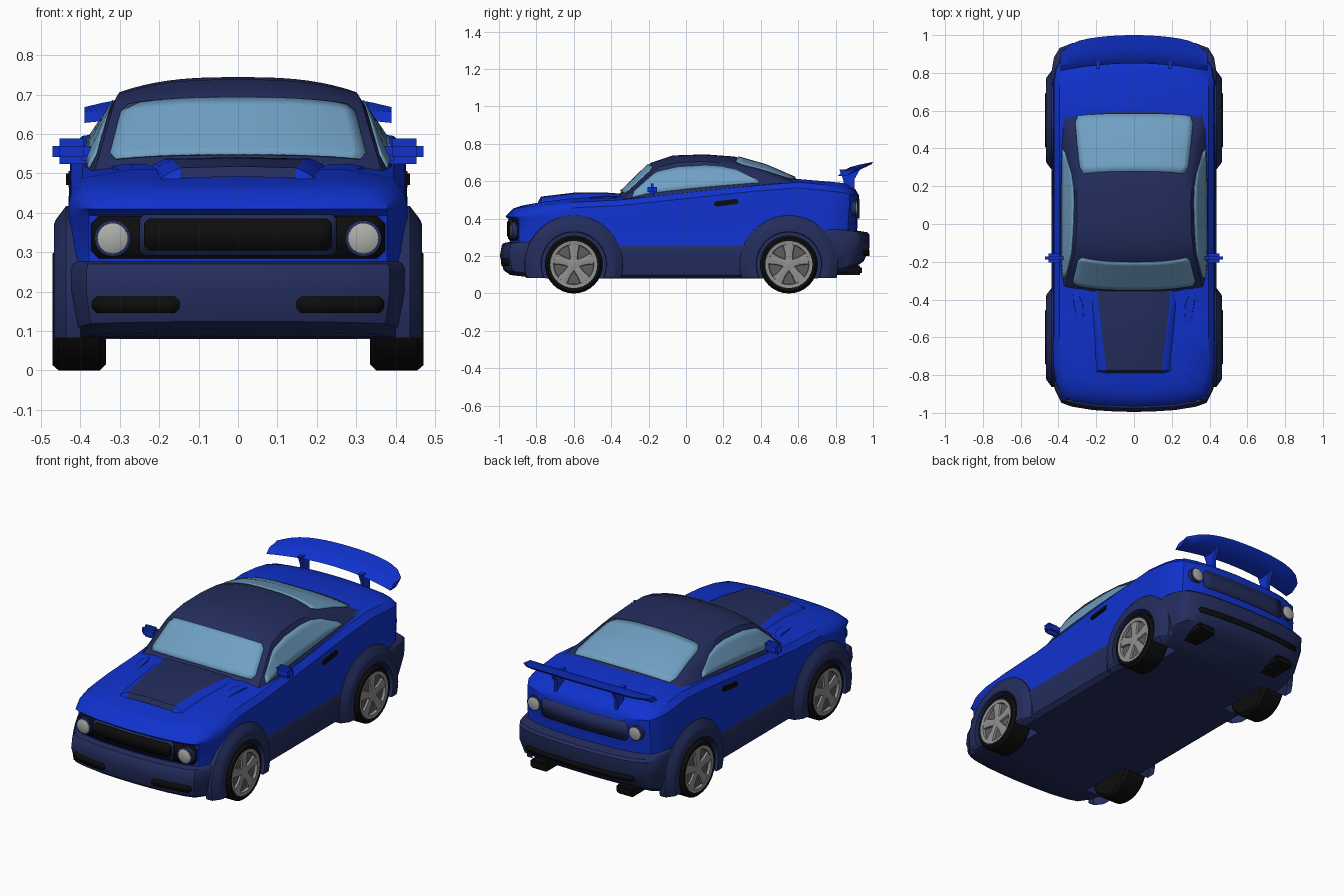
import bpy, bmesh
from math import radians, sin, cos, asin, pi
from mathutils import Vector, Matrix

if "Cube" in bpy.data.objects:
    bpy.data.objects.remove(bpy.data.objects["Cube"])


def material(name, *rgb):
    m = bpy.data.materials.new(name)
    m.use_nodes = True
    m.diffuse_color = (*rgb, 1)
    m.node_tree.nodes["Principled BSDF"].inputs["Base Color"].default_value = (*rgb, 1)
    return m


BLUE = material("blue paint", .005, .032, .62)
NAVY = material("navy paint", .017, .026, .11)
GLASS = material("pale blue glass", .16, .35, .55)
BLACK = material("black rubber", .004, .004, .004)
LAMP = material("lamp grey", .42, .42, .40)
ALLOY = material("wheel grey", .28, .28, .28)
SHADE = material("wheel dark grey", .11, .11, .11)
parts = []


def finish(name, bm, *mats):
    bmesh.ops.recalc_face_normals(bm, faces=bm.faces)
    me = bpy.data.meshes.new(name)
    bm.to_mesh(me)
    bm.free()
    for m in mats:
        me.materials.append(m)
    ob = bpy.data.objects.new(name, me)
    bpy.context.collection.objects.link(ob)
    parts.append(ob)
    return ob


def loft(name, rows, mats, rule=None, closed=False, caps=False, thick=0):
    """Skin rows of points; rule(row, column) picks the material."""
    bm = bmesh.new()
    vs = [[bm.verts.new(p) for p in r] for r in rows]
    n = len(rows[0])
    for i in range(len(rows) - 1):
        for j in range(n if closed else n - 1):
            k = (j + 1) % n
            f = bm.faces.new((vs[i][j], vs[i][k], vs[i + 1][k], vs[i + 1][j]))
            f.material_index = rule(i, j) if rule else 0
    if caps:
        bm.faces.new(vs[0])
        bm.faces.new(vs[-1])
    ob = finish(name, bm, *mats)
    if thick:
        mod = ob.modifiers.new("thickness", "SOLIDIFY")
        mod.thickness, mod.offset = thick, 0
    return ob


def box(name, loc, size, mat, bevel=.008, turn=0):
    bm = bmesh.new()
    bmesh.ops.create_cube(bm, size=1, matrix=Matrix.Diagonal((*size, 1)))
    bmesh.ops.bevel(bm, geom=bm.edges[:], offset=bevel, segments=2, affect="EDGES")
    bm.transform(Matrix.Translation(loc) @ Matrix.Rotation(turn, 4, "X"))
    return finish(name, bm, mat)


def lathe(name, profile, centre, axis, mat, seg=32):
    """Turn (offset, radius) points about the x or y axis."""
    def at(o, r, a):
        p = (o, r * cos(a), r * sin(a)) if axis == "x" else (r * cos(a), o, r * sin(a))
        return Vector(centre) + Vector(p)
    rows = [[at(o, r, 2 * pi * i / seg) for i in range(seg)] for o, r in profile]
    return loft(name, rows, [mat], closed=True, caps=True)


def lin(profile, x):
    for (a, p), (b, q) in zip(profile, profile[1:]):
        if x <= b:
            return p + (q - p) * max(0, x - a) / (b - a)
    return profile[-1][1]


# Plan outline shared by all body levels: width fraction and setback from the end
NOSE = [(0, 0), (.25, .003), (.5, .01), (.75, .028), (.88, .048), (.96, .12), (1, .22)]
TAIL = [(0, 0), (.25, .003), (.5, .009), (.75, .025), (.9, .05), (.97, .1), (1, .18)]
SIDES = (-.6, -.48, -.35, -.2, 0, .2, .35, .48, .6)


def outline(w, yf, yr, zs):
    pts = [(w * f, yf + d) for f, d in NOSE] + [(w, y) for y in SIDES]
    pts += [(w * f, yr - d) for f, d in reversed(TAIL)]
    right = [(x, y, lin(zs, y)) for x, y in pts]
    return right + [(-x, y, z) for x, y, z in right[-2:0:-1]]


# Body: bumpers and sills below the paint line, wings and deck above it
seam = [(-.8, .27), (-.4, .25), (.35, .25), (.75, .34), (1, .325)]
shoulder = [(-.96, .45), (-.8, .47), (-.6, .488), (-.35, .50), (.35, .575), (.6, .595), (.8, .575), (.95, .55)]
crown = [(-.9, .465), (-.8, .485), (-.6, .51), (-.35, .522), (.35, .59), (.6, .612), (.8, .595), (.95, .575)]


def lift(prof, d):
    return [(y, z + d) for y, z in prof]


levels = [
    (.40, -.94, .88, [(-.95, .10), (-.78, .08), (.72, .08), (.9, .13)]),
    (.425, -.975, .95, [(-.98, .125), (-.78, .10), (.72, .10), (.96, .175)]),
    (.437, -.995, .98, [(-.9, .2), (.6, .2), (.9, .24)]),
    (.437, -.985, .982, lift(seam, -.012)),
    (.432, -.975, .97, seam),
    (.43, -.94, .915, lift(seam, .006)),
    (.43, -.94, .918, [(-.9, .393), (.9, .40)]),
    (.43, -.966, .922, [(-.9, .41), (.9, .43)]),
    (.424, -.957, .925, lift(shoulder, -.03)),
    (.395, -.925, .905, shoulder),
    (.27, -.88, .87, crown),
]
rings = [outline(*lv) for lv in levels]
body = loft("body_shell", rings, [NAVY, BLUE], lambda i, j: int(i > 4), closed=True)
bm = bmesh.new()
bm.from_mesh(body.data)
bm.verts.ensure_lookup_table()
n = len(rings[0])
for start, slot in ((0, 0), (n * (len(rings) - 1), 1)):
    for i in range(n // 2):
        ids = dict.fromkeys((i, i + 1, (n - i - 1) % n, (n - i) % n))
        f = bm.faces.new([bm.verts[start + k] for k in ids])
        f.material_index = slot
bmesh.ops.recalc_face_normals(bm, faces=bm.faces)
bm.to_mesh(body.data)
bm.free()

# Wheels, wheel wells and arch flares
AXLE_Z = .155
for end, wy in (("front", -.6), ("rear", .55)):
    for side, s in (("left", 1), ("right", -1)):
        tag, hub = end + "_" + side, (0, wy, AXLE_Z)
        cutter = lathe("well_cutter", [(s * .30, .175), (s * .6, .175)], hub, "x", NAVY, 40)
        parts.remove(cutter)
        cutter.hide_render = True
        mod = body.modifiers.new("well", "BOOLEAN")
        mod.object, mod.operation, mod.solver = cutter, "DIFFERENCE", "EXACT"
        bpy.context.view_layer.objects.active = body
        bpy.ops.object.modifier_apply(modifier=mod.name)
        bpy.data.objects.remove(cutter)

        flare = []
        for x, r in ((.40, .265), (.436, .262), (.462, .228), (.467, .215), (.467, .175), (.36, .172)):
            a = asin(.073 / r)
            flare.append([(s * x, wy + r * cos(t), AXLE_Z + r * sin(t))
                          for t in (-a + (pi + 2 * a) * k / 28 for k in range(29))])
        loft(tag + "_arch", flare, [NAVY])
        lathe(tag + "_tyre", [(s * x, r) for x, r in ((.335, .11), (.335, .14), (.35, .155), (.455, .155), (.47, .142), (.468, .124), (.445, .118))], hub, "x", BLACK)
        lathe(tag + "_rim", [(s * x, r) for x, r in ((.44, .126), (.469, .126), (.467, .108), (.45, .105))], hub, "x", ALLOY)
        lathe(tag + "_wheel_disc", [(s * .44, .106), (s * .452, .106)], hub, "x", SHADE)
        lathe(tag + "_hub", [(s * .44, .036), (s * .464, .034), (s * .467, .02)], hub, "x", ALLOY, 20)
        lathe(tag + "_axle", [(s * .22, .045), (s * .345, .045)], hub, "x", BLACK, 16)
        for k in range(5):
            rot = Matrix.Rotation(2 * pi * k / 5, 3, "X")
            spoke = [[Vector(hub) + rot @ Vector((s * x, y, z)) for x, y in
                      ((.445, -w), (.462, -w * .8), (.467, 0), (.462, w * .8), (.445, w))]
                     for z, w in ((.01, .022), (.06, .024), (.112, .038))]
            loft(tag + "_spoke", spoke, [ALLOY], closed=True, caps=True)

# Cabin: edge x, y, z; centre y, z; base x, y at each station from cowl to deck
CABIN = [
    (.365, -.34, .50, -.375, .515, .372, -.34),
    (.315, -.15, .675, -.185, .70, .39, -.2),
    (.305, -.05, .70, -.07, .738, .392, 0),
    (.30, .1, .706, .1, .744, .392, .15),
    (.307, .24, .69, .26, .732, .387, .35),
    (.327, .42, .645, .43, .683, .377, .5),
    (.345, .59, .592, .61, .605, .36, .6),
]


def station(s):
    i = min(int(s), len(CABIN) - 2)
    return [a + (b - a) * (s - i) for a, b in zip(CABIN[i], CABIN[i + 1])]


def roof(s, t, off=(0, 0, 0)):
    ex, ey, ez, cy, cz = station(s)[:5]
    k = 1 - abs(t) ** 2.8
    return Vector((t * ex, ey + (cy - ey) * k, ez + (cz - ez) * k)) + Vector(off)


def flank(s, v, side, off=0):
    ex, ey, ez, _, _, bx, by = station(s)
    base = Vector((bx, by, .50 + .105 * (by + .34)))
    p = base.lerp(Vector((ex, ey, ez)), v) + Vector((off, 0, off / 2))
    return Vector((p.x * side, p.y, p.z))


def span(a, b, n):
    return [a + (b - a) * k / n for k in range(n + 1)]


loft("cabin", [[flank(s, v, -1) for v in (-.3, 0, .5)] + [roof(s, t) for t in span(-1, 1, 20)]
               + [flank(s, v, 1) for v in (.5, 0, -.3)] for s in span(0, 6, 12)], [NAVY])
for name, s0, s1, dy in (("windshield", .15, .93, -.004), ("rear_window", 4.1, 5.85, .002)):
    loft(name, [[roof(s, t * (.87 if k in (0, 8) else .92), (0, dy, .005)) for t in span(-1, 1, 20)]
                for k, s in enumerate(span(s0, s1, 8))], [GLASS], thick=.004)
head = [(.35, .72), (.8, .84), (3.6, .86), (4, .74), (4.4, .34)]
for side, s in (("left", 1), ("right", -1)):
    loft(side + "_side_window", [[flank(u, v, s, .004) for v in span(.12, lin(head, u), 4)]
                                 for u in span(.35, 4.4, 20)], [GLASS], thick=.004)

# Hood scoop with a navy top, and hood vents
scoop = []
for y, h, z in ((-.79, .145, .488), (-.775, .147, .514), (-.6, .168, .535), (-.45, .185, .537), (-.35, .195, .53)):
    scoop.append([(x, y, zz) for x, zz in ((-h - .06, .48), (-h - .03, z - .014), (-h, z), (0, z + .004),
                                         (h, z), (h + .03, z - .014), (h + .06, .48))])
loft("hood_scoop", scoop, [BLUE, NAVY], lambda i, j: int(j in (2, 3)))
for side, s in (("left", 1), ("right", -1)):
    loft(side + "_hood_vent", [[(s * x, y, z) for x, y, z in ((a, y, .48), (a + .008, y, z), (b - .008, y, z - .006), (b, y, .48))]
                               for y, a, b, z in ((-.58, .255, .30, .508), (-.42, .265, .325, .525), (-.37, .29, .33, .518))],
         [BLUE], caps=True)


# Grille, bumper slots and tail panel wrap around the ends
def wrap(name, x0, x1, z0, z1, end, y0, off, mat, w=.43, cut=.012):
    cols = []
    for x, c in [(x0, cut)] + [(x, 0) for x in span(x0 + cut, x1 - cut, 14)] + [(x1, cut)]:
        d = lin(NOSE if end < 0 else TAIL, abs(x) / w)
        cols.append([(x, y0 + end * (off - d), z) for z in (z0 + c, z1 - c)])
    loft(name, cols, [mat], thick=.005)


wrap("front_black_band", -.372, .372, .284, .392, -1, -.94, .003, BLACK, cut=.02)
wrap("grille_frame", -.25, .25, .292, .396, -1, -.94, .009, NAVY)
wrap("grille_mesh", -.238, .238, .304, .385, -1, -.94, .014, BLACK)
wrap("tail_panel", -.27, .27, .40, .505, 1, .92, .004, NAVY)
wrap("rear_bumper_slot", -.34, .34, .20, .232, 1, .974, .005, BLACK, .437)
for side, s in (("left", 1), ("right", -1)):
    a, b = sorted((s * .148, s * .37))
    wrap(side + "_bumper_slot", a, b, .146, .187, -1, -.986, .005, BLACK, .437)
    lathe(side + "_headlight_ring", [(.02, .046), (-.016, .046), (-.018, .04)], (s * .318, -.915, .335), "y", NAVY)
    lathe(side + "_headlight", [(.02, .039), (-.02, .038), (-.027, .022)], (s * .318, -.915, .335), "y", LAMP)
    lathe(side + "_tail_light_ring", [(-.02, .042), (.008, .042), (.01, .038)], (s * .318, .9, .455), "y", NAVY)
    lathe(side + "_tail_light", [(-.02, .036), (.013, .035), (.018, .02)], (s * .318, .9, .455), "y", LAMP)

    # Mirrors, door handles, exhausts and spoiler posts
    box(side + "_mirror", (s * .422, -.18, .556), (.098, .05, .064), BLUE, .018)
    box(side + "_mirror_arm", (s * .375, -.18, .54), (.06, .03, .03), BLUE)
    box(side + "_door_handle", (s * .424, .215, .485), (.024, .13, .028), BLACK, .006, radians(7))
    box(side + "_exhaust", (s * .27, .86, .125), (.11, .16, .05), BLACK, .01)
    loft(side + "_spoiler_post", [[(s * .18, y0, z), (s * .2, y0, z), (s * .2, y1, z), (s * .18, y1, z)]
                                  for y0, y1, z in ((.85, .90, .55), (.84, .9, .61), (.82, .93, .662))],
         [BLUE], closed=True, caps=True)

# Spoiler wing, swept and drooping towards its tips
wing = []
for x in span(-.39, .39, 16):
    t = abs(x) / .39
    f, r = .85 - .04 * t ** 2, 1 - .045 * t ** 2 - .05 * t ** 8
    z0, z1 = .648 - .02 * t ** 2, .703 - .035 * t ** 3
    wing.append([(x, f, z0), (x, f + .03, z0 + .028), (x, f + .08, (z0 + z1) / 2 + .014),
                 (x, r, z1), (x, r - .008, z1 - .012), (x, f + .05, z0 + .002)])
loft("spoiler", wing, [BLUE], closed=True, caps=True)

# Smooth shading with crisp edges
bpy.ops.object.select_all(action="DESELECT")
for ob in parts:
    ob.select_set(True)
bpy.context.view_layer.objects.active = body
bpy.ops.object.shade_smooth_by_angle(angle=radians(35))
